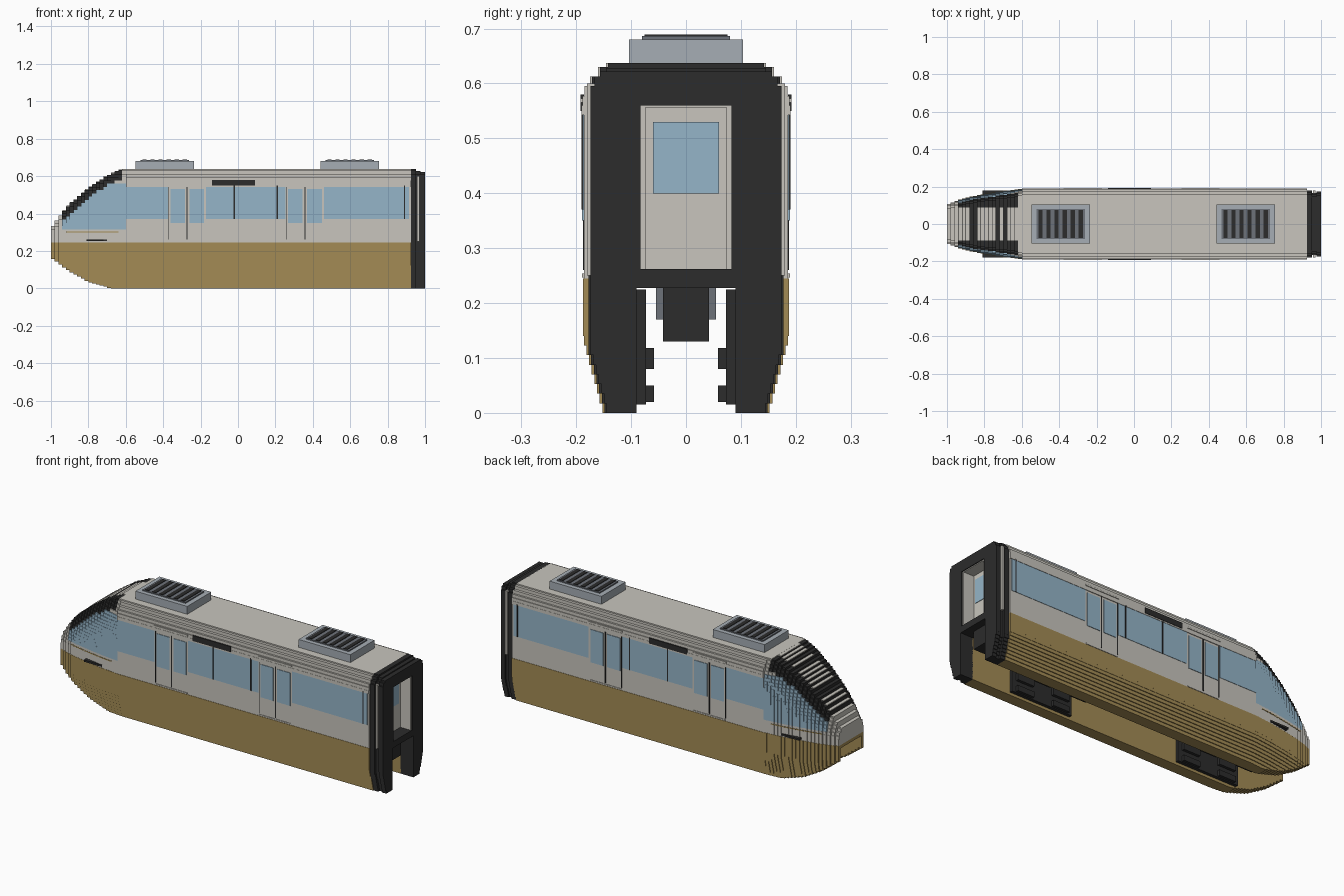
import bpy, bmesh

cube = bpy.data.objects.get("Cube")
if cube:
    bpy.data.objects.remove(cube, do_unlink=True)


def material(name, r, g, b):
    m = bpy.data.materials.new(name)
    m.use_nodes = True
    m.diffuse_color = (r, g, b, 1)
    m.node_tree.nodes["Principled BSDF"].inputs["Base Color"].default_value = (r, g, b, 1)
    return m


WHITE, GOLD, GLASS, BLACK, PALE, GREY = range(6)
MATS = [material("warm white", .58, .56, .51), material("gold", .37, .26, .09),
        material("blue glass", .30, .46, .58), material("near black", .025, .025, .025),
        material("pale grey", .38, .42, .46), material("mid grey", .155, .17, .195)]


class Part:
    """Collects boxes into one named object."""

    def __init__(self, name):
        self.name, self.bm = name, bmesh.new()

    def box(self, x0, x1, y0, y1, z0, z1, mat):
        v = [self.bm.verts.new((x, y, z)) for x in (x0, x1) for y in (y0, y1) for z in (z0, z1)]
        for q in ("0132", "4576", "0451", "2376", "0264", "1375"):
            self.bm.faces.new([v[int(i)] for i in q]).material_index = mat

    def pair(self, x0, x1, y0, y1, z0, z1, mat):
        self.box(x0, x1, y0, y1, z0, z1, mat)
        self.box(x0, x1, -y1, -y0, z0, z1, mat)

    def finish(self):
        bmesh.ops.recalc_face_normals(self.bm, faces=self.bm.faces[:])
        mesh = bpy.data.meshes.new(self.name)
        self.bm.to_mesh(mesh)
        self.bm.free()
        for m in MATS:
            mesh.materials.append(m)
        bpy.context.collection.objects.link(bpy.data.objects.new(self.name, mesh))


def interp(points, t):
    for (a, va), (b, vb) in zip(points, points[1:]):
        if t <= b:
            return va + (vb - va) * max(0, t - a) / (b - a)
    return points[-1][1]


ROOF, STEP = .637, .0175
SECTION = [(0, .150), (.13, .186), (.15, .188), (.245, .188), (.25, .186), (.54, .186),
           (.55, .190), (.58, .188), (.60, .178), (.62, .162), (ROOF, .142)]
PLAN = [(-1, .55), (-.95, .66), (-.9, .74), (-.8, .85), (-.7, .94), (-.6, 1)]
TOP = [(-1, .32), (-.95, .39), (-.9, .45), (-.8, .535), (-.7, .602), (-.62, ROOF)]
BOTTOM = [(-1, .165), (-.9, .09), (-.8, .035), (-.68, 0)]
CHANNEL_Y, CHANNEL_Z = .09, 13 * STEP
BELT = 14 * STEP


def rows(bottom, top):
    for i in range(37):
        z0, z1 = max(bottom, i * STEP), min(top, (i + 1) * STEP)
        if z1 - z0 > .001:
            yield z0, z1, (z0 + z1) / 2


def layer(part, x0, x1, hw, z0, z1, mat):
    """One terrace of the hull, split below the floor by the beam channel."""
    if z1 < CHANNEL_Z + .001:
        part.pair(x0, x1, CHANNEL_Y, max(hw, CHANNEL_Y + .005), z0, z1, mat)
    else:
        part.box(x0, x1, -hw, hw, z0, z1, mat)


# Straight passenger hull
body = Part("body")
for z0, z1, z in rows(0, ROOF):
    layer(body, -.6, .925, interp(SECTION, z), z0, z1, GOLD if z < BELT else WHITE)
body.finish()

# Tapered nose made of terraced slices
nose = Part("nose")
SLICE = .02
for i in range(20):
    x0 = -1 + i * SLICE
    x1, xm = x0 + SLICE, x0 + SLICE / 2
    top, plan, blend = interp(TOP, xm), interp(PLAN, xm), i / 19

    def half_width(z):
        t = max(0, (z - .28) / (top - .28))
        lean = 1 - (.28 - .05 * blend) * t ** (2 + 5 * blend)
        return min(interp(SECTION, z), .19 * plan * lean, plan * interp(SECTION, min(z, .5)) * lean)

    for z0, z1, z in rows(interp(BOTTOM, xm), top):
        mat = GOLD if z < BELT else WHITE
        if x0 > -.955 and z > 18 * STEP:
            mat = BLACK if z > top - .05 and xm < -.61 else GLASS if z < .56 else WHITE
        layer(nose, x0, x1, half_width(z), z0, z1, mat)
    # Pale treads of the windscreen, with a few dark bands
    if -.95 < xm < -.61 and i not in (6, 7, 13, 15):
        nose.box(x0 + .002, x1, -.088, .088, top, top + .004, WHITE)
    # Painted pinstripe
    if -.92 < xm < -.64:
        y = half_width(.3)
        nose.pair(x0, x1, y - .005, y + .002, .298, .303, GOLD)
nose.pair(-.81, -.70, .14, .178, .252, .262, BLACK)
nose.finish()

# Side glazing
SIDE = .186
windows = Part("side_windows")
for x0, x1 in ((-.6, -.375), (-.17, .255), (.46, .915)):
    windows.pair(x0, x1, SIDE, SIDE + .002, .37, .56, GLASS)
for x in (-.02, .21, .89):
    windows.pair(x - .003, x + .003, SIDE, SIDE + .004, .37, .55, BLACK)
windows.pair(-.14, .09, SIDE, SIDE + .006, .55, .58, BLACK)
windows.finish()

# Double sliding doors
doors = Part("side_doors")
for x in (-.272, .358):
    for s in (-1, 1):
        a, b = sorted((x + s * .012, x + s * .09))
        doors.pair(a, b, SIDE, SIDE + .003, .35, .53, GLASS)
    for edge, w in ((x, .003), (x - .098, .002)):
        doors.pair(edge - w, edge + w, SIDE, SIDE + .002, .26, .568, BLACK)
    doors.pair(x - .105, x + .1, SIDE, SIDE + .006, .565, .573, WHITE)
    doors.pair(x - .098, x + .095, SIDE, SIDE + .003, .247, .254, WHITE)
doors.finish()

# Gangway frame with a groove around its middle
gangway = Part("gangway_frame")
for x0, x1, inset, top in ((.922, .953, .004, ROOF), (.953, .975, .016, .628), (.975, 1, .008, .622)):
    for z0, z1, z in rows(0, top):
        hw = min(.182, interp(SECTION, z)) - inset
        if .26 < z < .56:
            gangway.pair(x0, x1, .083, hw, z0, z1, BLACK)
        else:
            layer(gangway, x0, x1, hw, z0, z1, BLACK)
gangway.box(.94, 1, -.09, .09, .24, .262, BLACK)
gangway.finish()

# Grab rails in the gangway groove
rails = Part("grab_rails")
rails.pair(.958, .97, .165, .18, .25, .60, WHITE)
rails.finish()

# End door
end_door = Part("end_door")
end_door.box(.92, .932, -.083, .083, .255, .566, WHITE)
end_door.box(.932, .935, -.06, .06, .40, .53, GLASS)
end_door.pair(.93, .995, .074, .084, .26, .565, WHITE)
end_door.box(.93, .995, -.084, .084, .556, .566, WHITE)
end_door.finish()

# Roof cooling units with louvres
for name, x in (("front_roof_unit", -.392), ("rear_roof_unit", .597)):
    unit = Part(name)
    unit.box(x - .157, x + .157, -.104, .104, ROOF - .005, .68, PALE)
    unit.box(x - .13, x + .13, -.08, .08, .68, .686, GREY)
    for i in range(6):
        c = x + (i - 2.5) * .043
        unit.box(c - .011, c + .011, -.076, .076, .686, .689, BLACK)
    unit.finish()

# Running gear panels and guide blocks inside the channel
gear = Part("running_gear")
for x in (-.52, .51):
    gear.pair(x - .185, x + .185, .073, .092, .015, .225, BLACK)
    for dx in (-.11, .11):
        for z0, z1 in ((.02, .05), (.08, .118)):
            gear.pair(x + dx - .05, x + dx + .05, .058, .075, z0, z1, BLACK)
gear.finish()

# Coupler under the end door
coupler = Part("coupler")
coupler.box(.82, .96, -.042, .042, .13, .23, BLACK)
coupler.box(.72, .84, -.055, .055, .17, .23, GREY)
coupler.finish()
